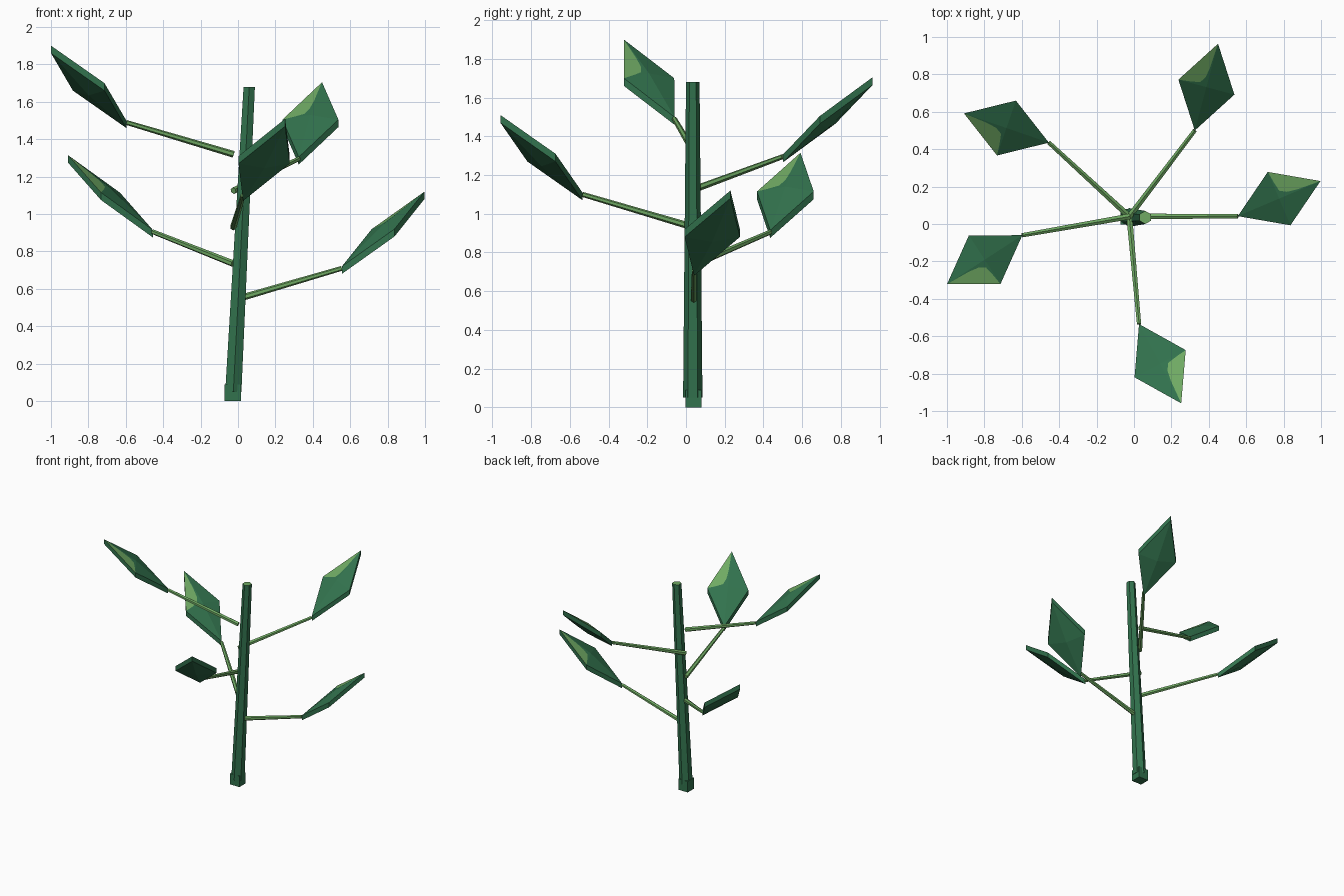
import bpy, bmesh, math
from mathutils import Vector, Matrix

cube = bpy.data.objects.get("Cube")
if cube:
    bpy.data.objects.remove(cube, do_unlink=True)


def material(name, rgb):
    m = bpy.data.materials.new(name)
    m.use_nodes = True
    m.diffuse_color = (*rgb, 1)
    bsdf = m.node_tree.nodes["Principled BSDF"]
    bsdf.inputs["Base Color"].default_value = (*rgb, 1)
    bsdf.inputs["Roughness"].default_value = 0.9
    return m


DARK = material("dark green", (0.032, 0.17, 0.075))
LIGHT = material("light green", (0.16, 0.40, 0.125))


def finish(name, bm, mats):
    bmesh.ops.recalc_face_normals(bm, faces=bm.faces)
    mesh = bpy.data.meshes.new(name)
    bm.to_mesh(mesh)
    bm.free()
    for m in mats:
        mesh.materials.append(m)
    obj = bpy.data.objects.new(name, mesh)
    bpy.context.collection.objects.link(obj)
    return obj


def rod(name, start, end, r1, r2, mats, horizontal_ends=False):
    """Six-sided tapered rod between two points."""
    start, end = Vector(start), Vector(end)
    axis = end - start
    turn = Matrix() if horizontal_ends else axis.to_track_quat('Z', 'Y').to_matrix().to_4x4()
    bm = bmesh.new()
    rings = []
    for centre, r in ((start, r1), (end, r2)):
        ring = []
        for i in range(6):
            a = math.radians(90 + 60 * i)
            ring.append(bm.verts.new(centre + turn @ Vector((r * math.cos(a), r * math.sin(a), 0))))
        rings.append(ring)
    for i in range(6):
        j = (i + 1) % 6
        bm.faces.new((rings[0][i], rings[0][j], rings[1][j], rings[1][i]))
    bm.faces.new(rings[0][::-1])
    cap = bm.faces.new(rings[1])
    if len(mats) > 1:
        cap.material_index = 1
    return finish(name, bm, mats)


def leaf(name, base, angle):
    """Rising diamond leaf with domed faces and a pale patch beside the tip."""
    half, width, rise, thick, dome = 0.24, 0.155, 0.20, 0.04, 0.025
    place = Matrix.Translation(base) @ Matrix.Rotation(math.radians(angle), 4, 'Z')
    bm = bmesh.new()

    def vert(p):
        return bm.verts.new(place @ Vector(p))

    outline = [Vector((0, 0, 0)), Vector((half, -width, rise)),
               Vector((2 * half, 0, 2 * rise)), Vector((half, width, rise))]
    up = Vector((0, 0, thick / 2))
    top = [vert(p + up) for p in outline]
    low = [vert(p - up) for p in outline]
    mid = Vector((half, 0, rise))
    crown = mid + up + Vector((0, 0, dome))
    top_mid = vert(crown)
    low_mid = vert(mid - up - Vector((0, 0, dome)))
    for i in range(4):
        j = (i + 1) % 4
        bm.faces.new((top[i], low[i], low[j], top[j]))
        bm.faces.new((low[i], low_mid, low[j]))
        if i != 2:
            bm.faces.new((top[i], top[j], top_mid))

    # pale patch with a rounded inner corner
    tip, left = outline[2] + up, outline[3] + up
    bend = [crown.lerp(left, 0.6) + (tip - crown) * 0.03,
            crown + (left - crown) * 0.25 + (tip - crown) * 0.07,
            crown + (left - crown) * 0.11 + (tip - crown) * 0.22,
            crown.lerp(tip, 0.45) + (left - crown) * 0.05]
    curve = [vert(p) for p in bend]
    patch = bm.faces.new((top[2], top[3], *curve))
    patch.material_index = 1
    chain = [top[3], *curve, top[2]]
    for a, b in zip(chain, chain[1:]):
        bm.faces.new((a, b, top_mid))
    return finish(name, bm, [DARK, LIGHT])


# stem and its square foot
rod("stem", (-0.025, 0.035, 0.05), (0.06, 0.035, 1.68), 0.05, 0.035, [DARK, LIGHT], True)
bm = bmesh.new()
bmesh.ops.create_cube(bm, size=1, matrix=Matrix.Translation((-0.028, 0.038, 0.045))
                      @ Matrix.Diagonal((0.086, 0.082, 0.09, 1)))
finish("stem_foot", bm, [DARK])

# branches climb in equal steps, each carrying one leaf: (end x, end y, leaf heading)
branches = [
    ("left", 0.555, 0.042, 23),
    ("back_right", -0.455, 0.435, 161),
    ("front", 0.027, -0.535, -62),
    ("back_left", 0.325, 0.50, 75),
    ("right", -0.597, -0.06, 213),
]
for i, (name, x, y, heading) in enumerate(branches):
    z = 0.54 + 0.195 * i
    end = Vector((x, y, z + 0.17))
    rod(name + "_branch", (-0.025, 0.04, z), end, 0.018, 0.013, [LIGHT])
    leaf(name + "_leaf", end - Vector((0, 0, 0.01)), heading)
